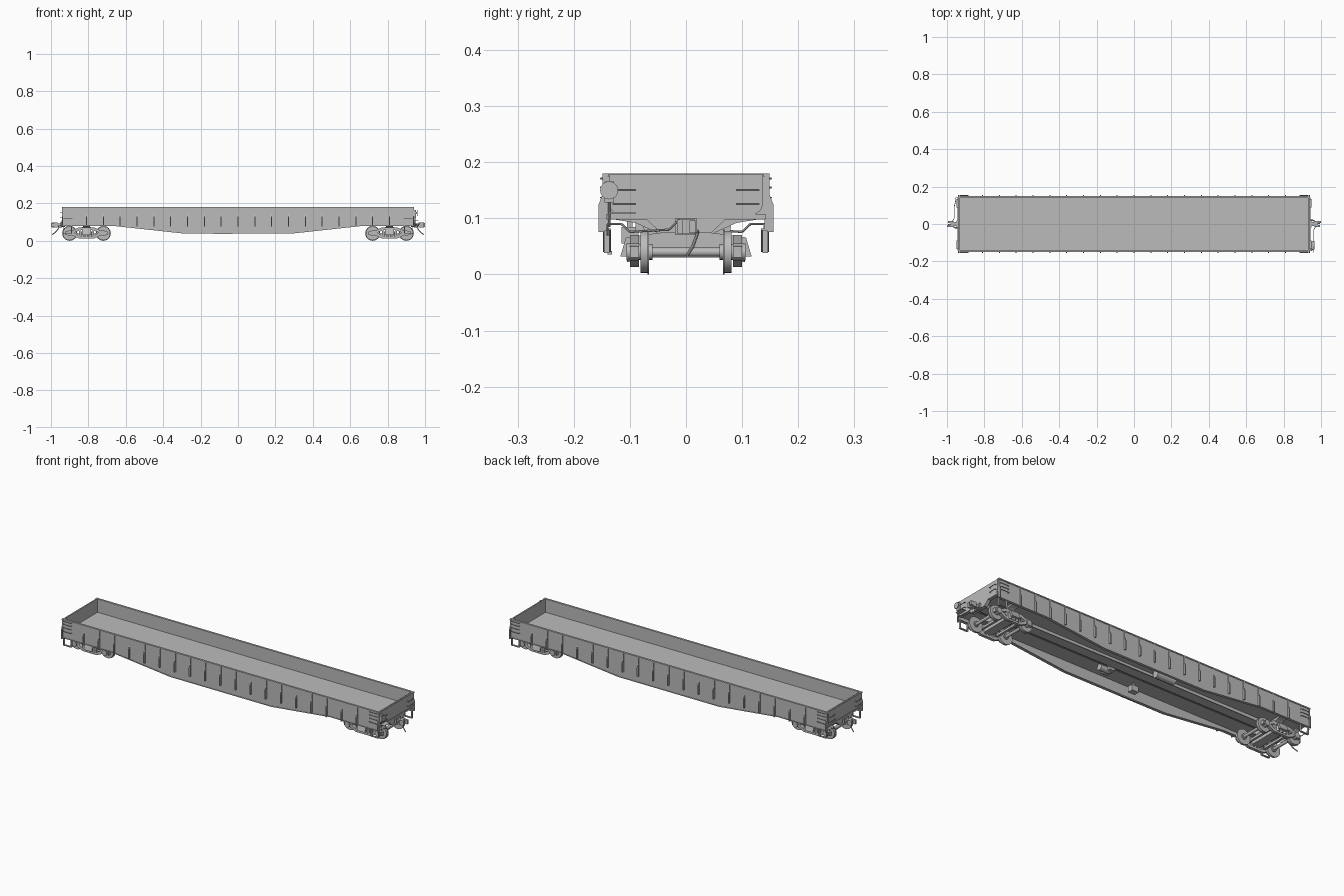
import bpy, bmesh, math
from mathutils import Vector

if "Cube" in bpy.data.objects:
    bpy.data.objects.remove(bpy.data.objects["Cube"])

grey = bpy.data.materials.new("primer grey")
grey.diffuse_color = (0.5, 0.5, 0.5, 1)
grey.use_nodes = True
grey.node_tree.nodes["Principled BSDF"].inputs["Base Color"].default_value = grey.diffuse_color


def finish(name, bm, smooth=False):
    bmesh.ops.recalc_face_normals(bm, faces=bm.faces)
    me = bpy.data.meshes.new(name)
    bm.to_mesh(me)
    bm.free()
    me.materials.append(grey)
    ob = bpy.data.objects.new(name, me)
    bpy.context.collection.objects.link(ob)
    if smooth:
        bpy.ops.object.select_all(action='DESELECT')
        ob.select_set(True)
        bpy.context.view_layer.objects.active = ob
        bpy.ops.object.shade_smooth_by_angle(angle=math.radians(35))
    return ob


def add_prism(bm, pts, axis, a, b):
    """Extrude a 2D outline along x (points are y,z) or y (points are x,z)."""
    def put(p, t):
        return (t, p[0], p[1]) if axis == 'x' else (p[0], t, p[1])
    lo = [bm.verts.new(put(p, a)) for p in pts]
    hi = [bm.verts.new(put(p, b)) for p in pts]
    bm.faces.new(lo)
    bm.faces.new(hi[::-1])
    for i in range(len(pts)):
        j = (i + 1) % len(pts)
        bm.faces.new((lo[i], lo[j], hi[j], hi[i]))


def add_box(bm, x0, x1, y0, y1, z0, z1):
    add_prism(bm, [(y0, z0), (y1, z0), (y1, z1), (y0, z1)], 'x', x0, x1)


def add_rod(bm, p, q, r, n=8, r2=None):
    p, q = Vector(p), Vector(q)
    d = q - p
    m = d.to_track_quat('Z', 'Y').to_matrix().to_4x4()
    m.translation = (p + q) / 2
    bmesh.ops.create_cone(bm, cap_ends=True, segments=n, radius1=r,
                          radius2=r if r2 is None else r2, depth=d.length, matrix=m)


def add_path(bm, pts, r=0.002, n=6):
    for p, q in zip(pts, pts[1:]):
        add_rod(bm, p, q, r, n)


# Floor and centre sill
bm = bmesh.new()
add_box(bm, -.937, .937, -.142, .142, .102, .108)
finish("floor", bm)
bm = bmesh.new()
add_box(bm, -.93, .93, -.025, .025, .084, .102)
finish("centre_sill", bm)

# Fish-belly sides with a top rail, a bottom flange and stakes
belly = [(-.94, .078), (-.65, .078), (-.3, .04), (.3, .04), (.65, .078), (.94, .078)]
stake = [(.144, .076), (.156, .076), (.156, .124), (.149, .142), (.149, .174), (.144, .174)]
for s, side in ((-1, "front"), (1, "back")):
    bm = bmesh.new()
    add_prism(bm, belly + [(.94, .18), (-.94, .18)], 'y', s * .140, s * .146)
    finish(side + "_side_sheet", bm)
    bm = bmesh.new()
    add_prism(bm, belly + [(x, z + .004) for x, z in belly[::-1]], 'y', s * .134, s * .148)
    finish(side + "_bottom_flange", bm)
    bm = bmesh.new()
    add_box(bm, -.942, .942, s * .138, s * .149, .174, .18)
    finish(side + "_top_rail", bm)
    bm = bmesh.new()
    for i in range(19):
        x = -.81 + .09 * i
        add_prism(bm, [(s * y, z) for y, z in stake], 'x', x - .003, x + .003)
    for x in (-.938, .938):
        add_prism(bm, [(s * y, z) for y, z in stake], 'x', x - .003, x + .003)
    finish(side + "_stakes", bm)

# End walls with rounded lower corners
corner = [(.137 - .02 + .02 * math.cos(a), .127 + .02 * math.sin(a))
          for a in [-math.pi / 2 * i / 6 for i in range(7)]]
panel = [(.137, .178)] + corner
panel += [(-y, z) for y, z in panel[::-1]]
end_beam = [(-.142, .098), (-.07, .098), (-.045, .074), (.045, .074), (.07, .098),
            (.142, .098), (.142, .108), (-.142, .108)]
for s, end in ((-1, "left"), (1, "right")):
    bm = bmesh.new()
    add_box(bm, s * .931, s * .938, -.142, .142, .104, .18)
    finish(end + "_end_wall", bm)
    bm = bmesh.new()
    add_prism(bm, panel, 'x', s * .938, s * .941)
    finish(end + "_end_panel", bm)
    bm = bmesh.new()
    add_prism(bm, end_beam, 'x', s * .925, s * .943)
    finish(end + "_end_sill", bm)
    bm = bmesh.new()
    add_prism(bm, [(-.14, .1), (-.09, .092), (-.05, .074), (.05, .074), (.09, .092),
                   (.14, .1), (.14, .104), (-.14, .104)], 'x', s * .79, s * .83)
    finish(end + "_body_bolster", bm)

    # Coupler, shank and knuckle
    bm = bmesh.new()
    add_box(bm, s * .92, s * .972, -.010, .010, .078, .094)
    add_box(bm, s * .942, s * .95, -.02, .02, .070, .1)
    add_box(bm, s * .966, s * .982, -.016, .016, .072, .098)
    add_box(bm, s * .98, s * 1.0, s * .006, s * .017, .074, .096)
    add_box(bm, s * .98, s * .994, -s * .016, -s * .006, .072, .098)
    finish(end + "_coupler", bm)

    # Air hose and uncoupling lever
    bm = bmesh.new()
    add_path(bm, [(s * .94, s * .02, .078), (s * .957, s * .02, .072),
                  (s * .972, s * .012, .05), (s * .992, s * .002, .034)], .003, 8)
    finish(end + "_air_hose", bm, True)
    bm = bmesh.new()
    add_path(bm, [(s * .945, -s * .14, .07), (s * .952, -s * .14, .09), (s * .955, -s * .115, .09),
                  (s * .96, -s * .1, .076), (s * .962, -s * .03, .08), (s * .972, -s * .012, .098)])
    finish(end + "_uncoupling_lever", bm, True)

    # Grab irons on the sides and ends, and corner stirrup steps
    bm = bmesh.new()
    for t in (-1, 1):
        for z in (.118, .137, .155, .171):
            y = t * (.152 if z > .13 else .155)
            add_path(bm, [(s * .885, t * .145, z), (s * .885, y, z),
                          (s * .932, y, z), (s * .932, t * .145, z)], .0015)
        for z in (.125, .15):
            add_path(bm, [(s * .939, t * .09, z), (s * .95, t * .09, z),
                          (s * .95, t * .13, z), (s * .939, t * .13, z)], .0015)
    finish(end + "_grab_irons", bm)
    bm = bmesh.new()
    for t in (-1, 1):
        y0, y1 = t * .136, t * .146
        add_box(bm, s * .888, s * .892, y0, y1, .038, .08)
        add_box(bm, s * .932, s * .936, y0, y1, .038, .08)
        add_box(bm, s * .888, s * .936, y0, y1, .038, .042)
    finish(end + "_stirrup_steps", bm)

# Hand brake on the right end
bm = bmesh.new()
add_box(bm, .94, .952, -.145, -.128, .128, .166)
add_rod(bm, (.952, -.137, .15), (.958, -.137, .15), .003)
add_rod(bm, (.957, -.137, .15), (.961, -.137, .15), .016, 20)
add_rod(bm, (.946, -.137, .13), (.946, -.137, .085), .002)
add_box(bm, .941, .965, -.135, -.09, .108, .111)
finish("hand_brake", bm, True)

# Brake gear under the floor
bm = bmesh.new()
add_rod(bm, (-.19, .06, .084), (-.08, .06, .084), .02, 20)
finish("air_tank", bm, True)
bm = bmesh.new()
add_rod(bm, (.1, -.06, .085), (.16, -.06, .085), .016, 16)
add_box(bm, .09, .12, -.09, -.03, .075, .1)
finish("brake_cylinder", bm, True)
bm = bmesh.new()
add_box(bm, -.1, -.06, -.115, -.085, .055, .085)
add_box(bm, -.085, -.075, -.105, -.095, .08, .104)
add_box(bm, -.13, -.03, -.14, -.132, .036, .042)
finish("brake_valve", bm)
bm = bmesh.new()
add_path(bm, [(-.7, .03, .08), (.1, .035, .08), (.7, .03, .08)], .002)
add_path(bm, [(-.92, -.045, .094), (.92, -.045, .094)], .003)
finish("brake_rods", bm)

# Trucks: wheelsets, side frames, springs and bolster
upper = [(-.112, .03), (-.112, .05), (-.075, .056), (-.045, .07)]
arch = [(-.03, .057), (-.065, .045), (-.078, .03)]
upper_frame = upper + [(-x, z) for x, z in upper[::-1]] + [(-x, z) for x, z in arch[::-1]] + arch
lower_frame = [(-.078, .03), (-.066, .044), (-.036, .024), (.036, .024), (.066, .044),
               (.078, .03), (.042, .013), (-.042, .013)]
for c, end in ((-.81, "left"), (.81, "right")):
    bm = bmesh.new()
    for x in (c - .09, c + .09):
        add_rod(bm, (x, -.104, .04), (x, .104, .04), .008, 16)
        for t in (-1, 1):
            add_rod(bm, (x, t * .069, .04), (x, t * .081, .04), .037, 32)
            add_rod(bm, (x, t * .066, .04), (x, t * .069, .04), .040, 32)
            add_rod(bm, (x, t * .06, .04), (x, t * .085, .04), .014, 16)
    finish(end + "_wheelsets", bm, True)
    bm = bmesh.new()
    for t in (-1, 1):
        for outline in (upper_frame, lower_frame):
            add_prism(bm, [(c + x, z) for x, z in outline], 'y', t * .084, t * .1)
        for x in (c - .09, c + .09):
            add_rod(bm, (x, t * .084, .04), (x, t * .106, .04), .015, 16)
        for x in (c - .036, c + .036):
            add_box(bm, x - .005, x + .005, t * .084, t * .1, .02, .066)
    finish(end + "_side_frames", bm, True)
    bm = bmesh.new()
    for t in (-1, 1):
        for x in (-.021, 0, .021):
            add_rod(bm, (c + x, t * .096, .022), (c + x, t * .096, .05), .009, 12)
    finish(end + "_springs", bm, True)
    bm = bmesh.new()
    add_prism(bm, [(-.117, .032), (.117, .032), (.107, .066), (.05, .074),
                   (-.05, .074), (-.107, .066)], 'x', c - .024, c + .024)
    for x in (c - .048, c + .048):
        add_box(bm, x - .006, x + .006, -.08, .08, .03, .042)
    finish(end + "_truck_bolster", bm)
